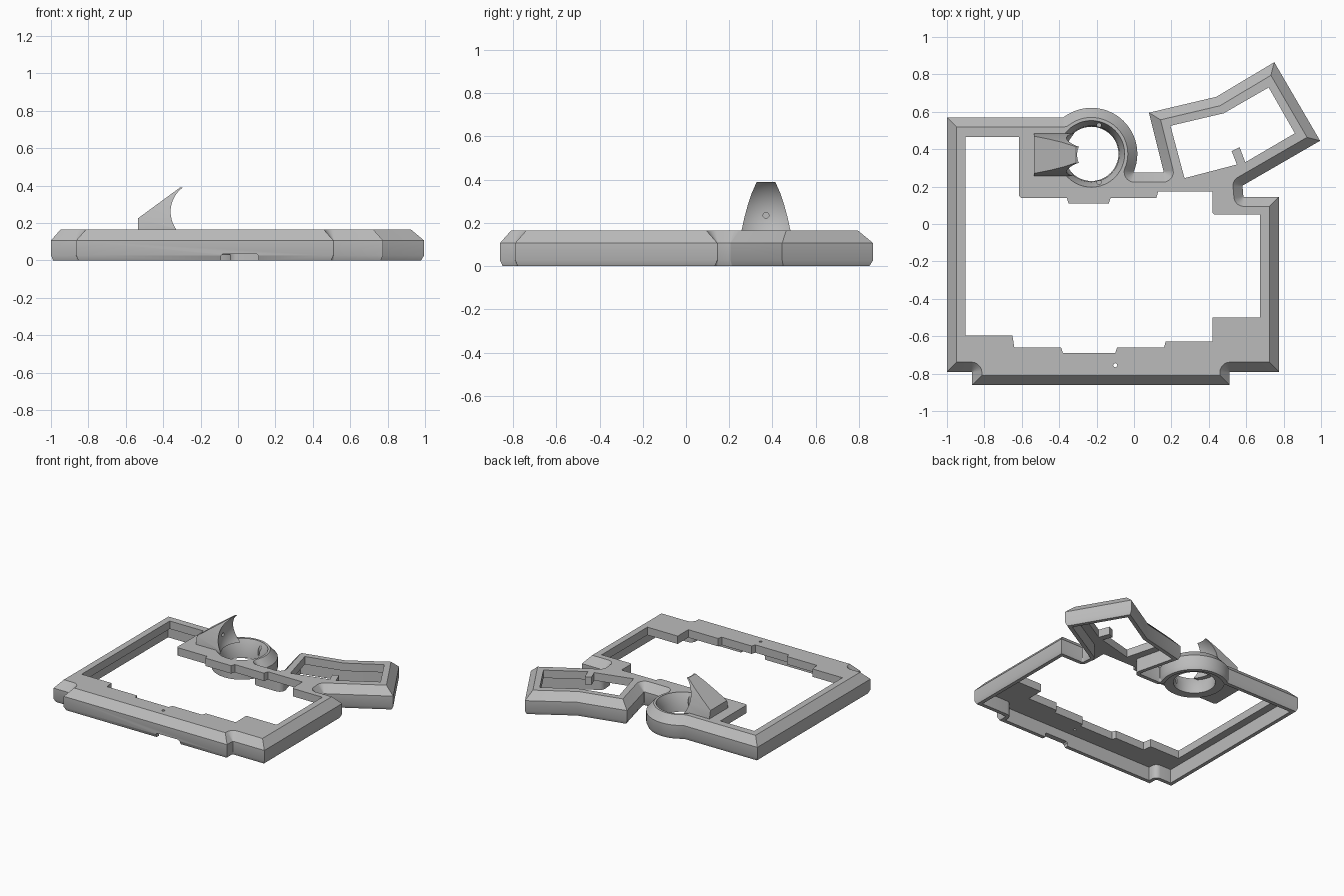
import bpy, bmesh
from math import cos, sin, radians, pi, acos, tan
from mathutils import Vector

cube = bpy.data.objects.get("Cube")
if cube:
    bpy.data.objects.remove(cube, do_unlink=True)

grey = bpy.data.materials.new("matte grey")
grey.use_nodes = True
grey.diffuse_color = (0.5, 0.5, 0.5, 1)
grey.node_tree.nodes["Principled BSDF"].inputs["Base Color"].default_value = (0.5, 0.5, 0.5, 1)


def finish(name, bm):
    bmesh.ops.recalc_face_normals(bm, faces=bm.faces)
    mesh = bpy.data.meshes.new(name)
    bm.to_mesh(mesh)
    bm.free()
    mesh.materials.append(grey)
    obj = bpy.data.objects.new(name, mesh)
    bpy.context.collection.objects.link(obj)
    return obj


def loft(name, loops, closed=False):
    """Skin a stack of loops; cap the ends, or join last to first."""
    bm = bmesh.new()
    rows = [[bm.verts.new(p) for p in loop] for loop in loops]
    pairs = list(zip(rows, rows[1:])) + ([(rows[-1], rows[0])] if closed else [])
    for a, b in pairs:
        for i in range(len(a)):
            j = (i + 1) % len(a)
            bm.faces.new((a[i], a[j], b[j], b[i]))
    if not closed:
        bm.faces.new(rows[0])
        bm.faces.new(rows[-1])
    return finish(name, bm)


def circle(cx, cy, r, n=48):
    return [Vector((cx + r * cos(2 * pi * i / n), cy + r * sin(2 * pi * i / n))) for i in range(n)]


def at_height(loop, z):
    return [(p[0], p[1], z) for p in loop]


def prism(name, loop, low, high):
    return loft(name, [at_height(loop, low), at_height(loop, high)])


def cut(target, cutter):
    cutter.hide_render = True
    mod = target.modifiers.new(cutter.name, "BOOLEAN")
    mod.operation = "DIFFERENCE"
    mod.solver = "EXACT"
    mod.object = cutter
    bpy.context.view_layer.objects.active = target
    bpy.ops.object.modifier_apply(modifier=mod.name)
    bpy.data.objects.remove(cutter, do_unlink=True)


def corners(loop):
    for i, p in enumerate(loop):
        d1 = (p - loop[i - 1]).normalized()
        d2 = (loop[(i + 1) % len(loop)] - p).normalized()
        yield p, d1, d2


def soften_inner_corners(loop, r=0.004, steps=5):
    """Round only the concave corners, so that insets become wide fillets."""
    out = []
    for p, d1, d2 in corners(loop):
        turn = d1.x * d2.y - d1.y * d2.x
        angle = acos(max(-1, min(1, d1.dot(d2))))
        if turn <= 0 or angle < radians(25):
            out.append(p)
            continue
        start = p - d1 * r * tan(angle / 2)
        side = Vector((-d1.y, d1.x))
        for k in range(steps + 1):
            t = angle * k / steps
            out.append(start + d1 * r * sin(t) + side * r * (1 - cos(t)))
    return out


def inset(loop, amount):
    out = []
    for p, d1, d2 in corners(loop):
        n1, n2 = Vector((d1.y, -d1.x)), Vector((d2.y, -d2.x))
        out.append(p + (n1 + n2) * amount / (1 + n1.dot(n2)))
    return out


# Outer outline, clockwise, with the round bulge as an arc
CX, CY, R = -0.228, 0.375, 0.246
arc = [(CX + R * cos(radians(a)), CY + R * sin(radians(a)))
       for a in [127.5 - 151.5 * i / 26 for i in range(27)]]
outline = [(-1, .57)] + arc + [
    (.16, .275), (.08, .595), (.44, .68), (.75, .865), (.995, .445),
    (.58, .205), (.585, .145), (.775, .145), (.775, -.79), (.51, -.79),
    (.51, -.86), (-.865, -.86), (-.865, -.79), (-1, -.79)]
outline = soften_inner_corners([Vector(p) for p in outline])

# Frame body with bevelled rim, hollowed from below
frame = loft("frame", [at_height(inset(outline, d), z) for d, z in
                       ((.012, 0), (0, .027), (0, .107), (.051, .165))])
cut(frame, prism("cavity", inset(outline, .04), -.1, .105))

# Stepped main opening
main_opening = [
    (-.9, .465), (-.615, .465), (-.615, .15), (-.605, .14), (-.36, .14), (-.35, .11),
    (-.135, .11), (-.125, .14), (.12, .14), (.13, .175), (.42, .175), (.42, .06),
    (.43, .05), (.675, .05), (.675, -.5), (.42, -.5), (.42, -.628), (.17, -.628),
    (.16, -.66), (-.09, -.66), (-.1, -.69), (-.38, -.69), (-.39, -.66),
    (-.64, -.66), (-.65, -.595), (-.9, -.595)]
cut(frame, prism("main_cutter", main_opening, -.2, .3))

# Angled side opening with its small tab
side_opening = [(.195, .525), (.48, .592), (.72, .73), (.86, .485), (.595, .33),
                (.565, .41), (.522, .39), (.55, .318), (.27, .245)]
cut(frame, prism("side_cutter", side_opening, -.2, .3))

# Round hole, pin hole and cable slot
cut(frame, prism("round_cutter", circle(CX, CY, .178), -.2, .3))
cut(frame, prism("pin_cutter", circle(-.1, -.755, .011, 12), -.2, .3))
slot = [(-.09, -.1), (-.09, .025), (-.08, .035), (.1, .035), (.11, .025), (.11, -.1)]
cut(frame, loft("slot_cutter", [[(x, y, z) for x, z in slot] for y in (-.9, -.8)]))

# Tapered collar lining the round hole
collar = loft("collar", [at_height(circle(CX, CY, r), z) for r, z in
                         ((.179, .163), (.15, .1), (.145, .03), (.21, .03), (.21, .12), (.185, .15))],
              closed=True)
for angle in (75, -75):
    a = radians(angle)
    cut(collar, prism("screw_cutter", circle(CX + .158 * cos(a), CY + .158 * sin(a), .012, 12), .07, .3))

# Swept fin beside the hole, scooped by a sphere
stations = ((-.535, .15, .113), (-.535, .165, .113), (-.535, .225, .1),
            (-.46, .28, .085), (-.385, .335, .067), (-.31, .39, .043))
FY = .37
fin = loft("fin", [[(x, FY - w, z), (-.2, FY - w, z), (-.2, FY + w, z), (x, FY + w, z)]
                   for x, z, w in stations])
bm = bmesh.new()
bmesh.ops.create_uvsphere(bm, u_segments=64, v_segments=32, radius=.186)
bmesh.ops.translate(bm, verts=bm.verts, vec=(-.2, FY, .236))
cut(fin, finish("scoop_cutter", bm))
dot = circle(FY, .235, .014, 12)
cut(fin, loft("dot_cutter", [[(x, p.x, p.y) for p in dot] for x in (-.43, -.3)]))

# Smooth curved surfaces, keep edges crisp
bpy.ops.object.select_all(action="DESELECT")
for obj in (frame, collar, fin):
    obj.select_set(True)
bpy.context.view_layer.objects.active = frame
bpy.ops.object.shade_smooth_by_angle(angle=radians(25))
